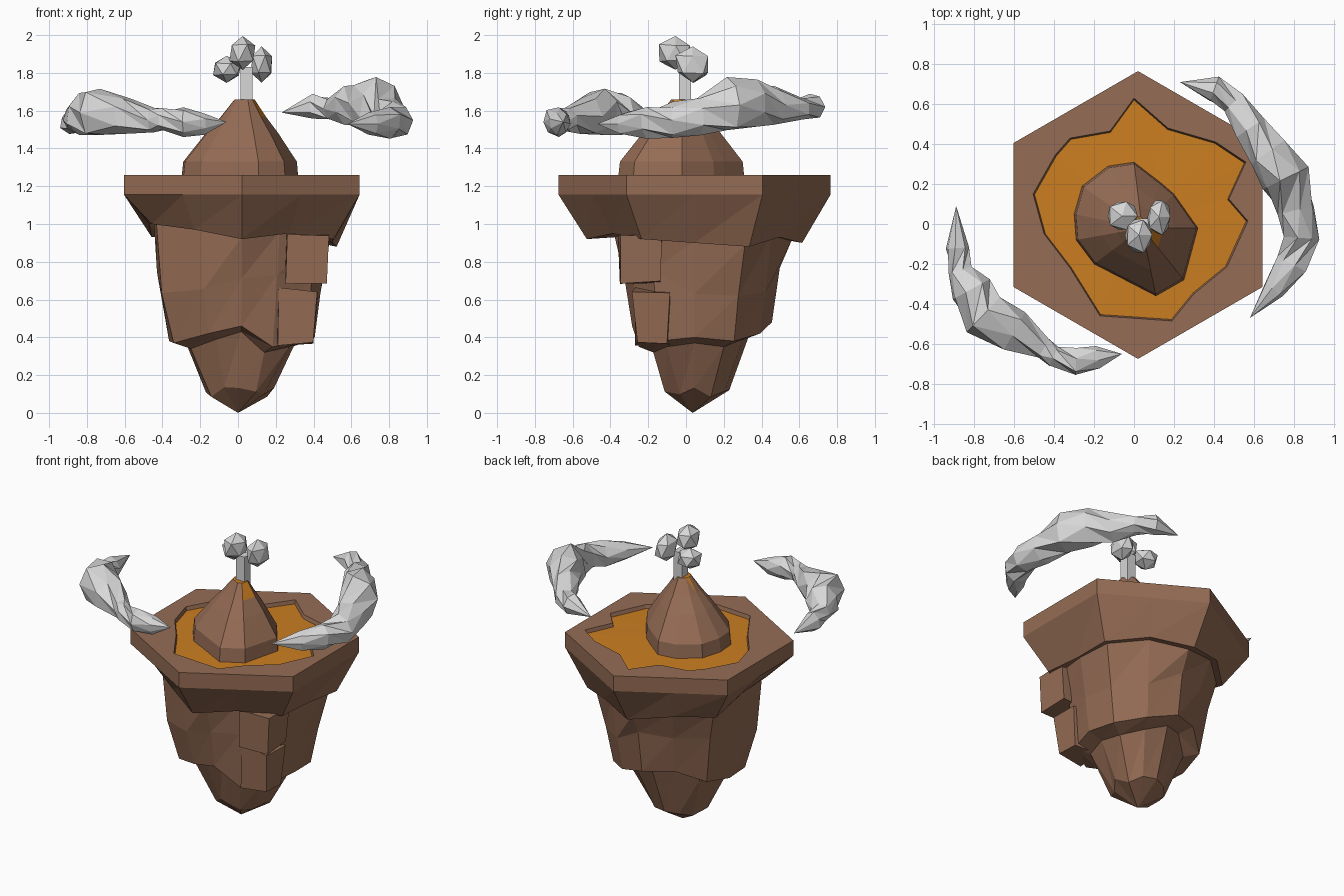
import bpy, bmesh, random
from math import sin, cos, pi, radians
from mathutils import Vector

random.seed(4)
if "Cube" in bpy.data.objects:
    bpy.data.objects.remove(bpy.data.objects["Cube"], do_unlink=True)


def material(name, rgb):
    mat = bpy.data.materials.new(name)
    mat.use_nodes = True
    mat.diffuse_color = (*rgb, 1)
    mat.node_tree.nodes["Principled BSDF"].inputs["Base Color"].default_value = (*rgb, 1)
    return mat


ROCK = material("brown rock", (0.3, 0.15, 0.09))
LAVA = material("orange lava", (0.6, 0.21, 0.015))
SMOKE = material("pale grey smoke", (0.68, 0.68, 0.68))


def finish(name, bm, *mats):
    """Turn a bmesh into a flat shaded object."""
    bmesh.ops.recalc_face_normals(bm, faces=bm.faces)
    mesh = bpy.data.meshes.new(name)
    bm.to_mesh(mesh)
    bm.free()
    for mat in mats:
        mesh.materials.append(mat)
    obj = bpy.data.objects.new(name, mesh)
    bpy.context.collection.objects.link(obj)
    return obj


def add_ring(bm, points):
    return [bm.verts.new(p) for p in points]


def bridge(bm, a, b):
    """Join two equal rings with triangles; returns (triangle on a, triangle on b) pairs."""
    n = len(a)
    pairs = []
    for i in range(n):
        j = (i + 1) % n
        pairs.append((bm.faces.new((a[i], a[j], b[i])), bm.faces.new((a[j], b[j], b[i]))))
    return pairs


def fan(bm, ring, tip):
    v = bm.verts.new(tip)
    for i in range(len(ring)):
        bm.faces.new((ring[i], ring[(i + 1) % len(ring)], v))


# Hexagonal plateau with a sunken pool
CX, CY, HEX = 0.02, 0.045, 0.72
TOP, UNDER, FLOOR = 1.26, 1.155, 1.235
POOL = [(0, .63), (.17, .48), (.41, .41), (.56, .31), (.475, .125), (.57, .015),
        (.465, -.215), (.3, -.35), (.19, -.485), (-.17, -.46), (-.32, -.22),
        (-.45, -.05), (-.505, .15), (-.395, .345), (-.32, .43), (-.12, .465)]


def hexagon(z):
    return [(CX + HEX * cos(radians(30 + 60 * i)), CY + HEX * sin(radians(30 + 60 * i)), z)
            for i in range(6)]


def pool_ring(z, scale=1):
    return [(x * scale, y * scale, z) for x, y in POOL]


bm = bmesh.new()
low, high = add_ring(bm, hexagon(UNDER)), add_ring(bm, hexagon(TOP))
for i in range(6):
    j = (i + 1) % 6
    bm.faces.new((low[i], low[j], high[j], high[i]))
rim, floor = add_ring(bm, pool_ring(TOP)), add_ring(bm, pool_ring(FLOOR - 0.01, 0.98))
edges = [bm.edges.new((ring[i - 1], ring[i])) if not bm.edges.get((ring[i - 1], ring[i]))
         else bm.edges.get((ring[i - 1], ring[i])) for ring in (high, rim) for i in range(len(ring))]
bmesh.ops.triangle_fill(bm, use_beauty=True, edges=edges, normal=(0, 0, 1))
bridge(bm, rim, floor)
finish("plateau", bm, ROCK)

# Lava pool surface
bm = bmesh.new()
fan(bm, add_ring(bm, pool_ring(FLOOR, 0.985)), (0, 0, FLOOR + 0.01))
finish("lava_pool", bm, LAVA)

# Hanging rock body: ragged ledges, one column every 30 degrees
COLUMNS = 12
LEDGE_Z = [.9, .88, .93, .9, .95, .93, 1, 1, .97, .92, .95, .92]
LEDGE_R = [.48, .58, .52, .57, .54, .55, .49, .55, .5, .57, .5, .56]
RECESS = [.95, .92, .9, .9, .92, .93, .95, .95, .85, .74, .8, .85]
LOWER_Z = [.4, .38, .42, .48, .5, .42, .38, .37, .42, .46, .35, .38]
LOWER_R = [.39, .42, .4, .41, .38, .4, .38, .41, .35, .33, .34, .4]


def body_ring(heights, reach):
    points = []
    for i in range(COLUMNS):
        a = 2 * pi * i / COLUMNS
        points.append((CX * min(1, heights[i] * 2) + reach[i] * cos(a),
                       CY + reach[i] * sin(a), heights[i]))
    return points


inner_r = [r * k for r, k in zip(LEDGE_R, RECESS)]
mid_r = [(a * 0.55 + b * 0.45) * random.uniform(0.95, 1.06) for a, b in zip(inner_r, LOWER_R)]
levels = [
    ([UNDER] * COLUMNS, [HEX * (1 if i % 2 else cos(pi / 6)) for i in range(COLUMNS)]),
    (LEDGE_Z, LEDGE_R),
    ([z + 0.01 for z in LEDGE_Z], inner_r),
    ([random.uniform(0.6, 0.78) for i in range(COLUMNS)], mid_r),
    (LOWER_Z, LOWER_R),
    ([z - 0.03 for z in LOWER_Z], [r * 0.74 for r in LOWER_R]),
    ([random.uniform(0.08, 0.14) for i in range(COLUMNS)],
     [random.uniform(0.15, 0.19) for i in range(COLUMNS)]),
]
bm = bmesh.new()
rings = [add_ring(bm, body_ring(*level)) for level in levels]
for a, b in zip(rings, rings[1:]):
    bridge(bm, a, b)
fan(bm, rings[-1], (0, 0.035, 0))
finish("rock_body", bm, ROCK)


# Boulders jutting from the body
def boulder(name, centre, size, taper):
    bm = bmesh.new()
    bmesh.ops.create_cube(bm, size=1)
    for v in bm.verts:
        k = taper if v.co.z < 0 else 1
        v.co = Vector(centre) + Vector((v.co.x * size[0] * k, v.co.y * size[1] * k, v.co.z * size[2]))
        v.co += Vector(random.uniform(-0.015, 0.015) for _ in range(3))
    finish(name, bm, ROCK)


boulder("upper_boulder", (.37, -.24, .82), (.22, .24, .26), 0.95)
boulder("lower_boulder", (.31, -.18, .51), (.2, .2, .28), 0.9)

# Volcano cone; lava runs from the crater down two sides
FOOT = [(.32, -.02), (.2, .15), (.13, .21), (0, .31), (-.13, .29), (-.26, .19), (-.3, .05),
        (-.29, -.08), (-.2, -.2), (.11, -.36), (.25, -.28)]
PEAK = Vector((0.04, -0.02))


def cone_ring(z, scale):
    points = []
    for x, y in FOOT:
        p = PEAK + (Vector((x, y)) - PEAK) * scale
        points.append((p.x, p.y, z))
    return points


bm = bmesh.new()
rings = [add_ring(bm, cone_ring(z, s))
         for z, s in ((FLOOR, 1), (1.33, 0.97), (1.48, 0.62), (1.57, 0.38), (1.66, 0.17))]
for a, b in zip(rings, rings[1:]):
    pairs = bridge(bm, a, b)
for i in (5, 10):
    pairs[i][1].material_index = 1
pairs[10][0].material_index = 1
bm.faces.new(rings[-1]).material_index = 1
finish("volcano_cone", bm, ROCK, LAVA)

# Smoke column and puffs
bm = bmesh.new()
bmesh.ops.create_cube(bm, size=1)
for v in bm.verts:
    v.co = Vector((0.045 + v.co.x * 0.065, -0.005 + v.co.y * 0.065, 1.73 + v.co.z * 0.2))
finish("smoke_column", bm, SMOKE)


def puff(name, centre, size):
    bm = bmesh.new()
    bmesh.ops.create_icosphere(bm, subdivisions=1, radius=1)
    for v in bm.verts:
        k = random.uniform(0.92, 1.1)
        v.co = Vector(c + p * s * k for c, p, s in zip(centre, v.co, size))
    finish(name, bm, SMOKE)


puff("front_puff", (.025, -.055, 1.905), (.08, .095, .095))
puff("right_puff", (-.06, .04, 1.82), (.08, .085, .07))
puff("left_puff", (.125, .035, 1.845), (.065, .1, .1))


# Curved drifting clouds: faceted tubes along a path of (x, y, z, radius)
def cloud(name, path, sides=7):
    bm = bmesh.new()
    spine = [Vector(p[:3]) for p in path]
    rings = []
    for k in range(1, len(path) - 1):
        along = spine[k + 1] - spine[k - 1]
        across = Vector((along.y, -along.x, 0)).normalized()
        points = []
        for i in range(sides):
            a = 2 * pi * (i + 0.5 * (k % 2)) / sides
            r = path[k][3] * random.uniform(0.9, 1.14)
            points.append(spine[k] + across * r * cos(a) + Vector((0, 0, r * 1.05 * sin(a))))
        rings.append(add_ring(bm, points))
    for a, b in zip(rings, rings[1:]):
        bridge(bm, a, b)
    fan(bm, rings[0], spine[0])
    fan(bm, rings[-1], spine[-1])
    finish(name, bm, SMOKE)


cloud("right_cloud", [(-.89, .09, 1.54, 0), (-.88, -.12, 1.54, .06), (-.87, -.23, 1.55, .06),
                      (-.82, -.33, 1.58, .1), (-.75, -.45, 1.59, .12), (-.6, -.54, 1.57, .1),
                      (-.45, -.62, 1.55, .06), (-.4, -.66, 1.55, .055),
                      (-.29, -.69, 1.54, .07), (-.18, -.67, 1.53, .055), (-.06, -.65, 1.54, 0)])
cloud("left_cloud", [(.23, .71, 1.59, 0), (.4, .67, 1.62, .065), (.5, .61, 1.61, .06),
                     (.58, .48, 1.63, .09), (.67, .36, 1.64, .11), (.76, .23, 1.63, .13),
                     (.81, .07, 1.57, .1), (.84, -.07, 1.55, .09),
                     (.79, -.2, 1.54, .08), (.7, -.33, 1.53, .055), (.58, -.47, 1.53, 0)])
